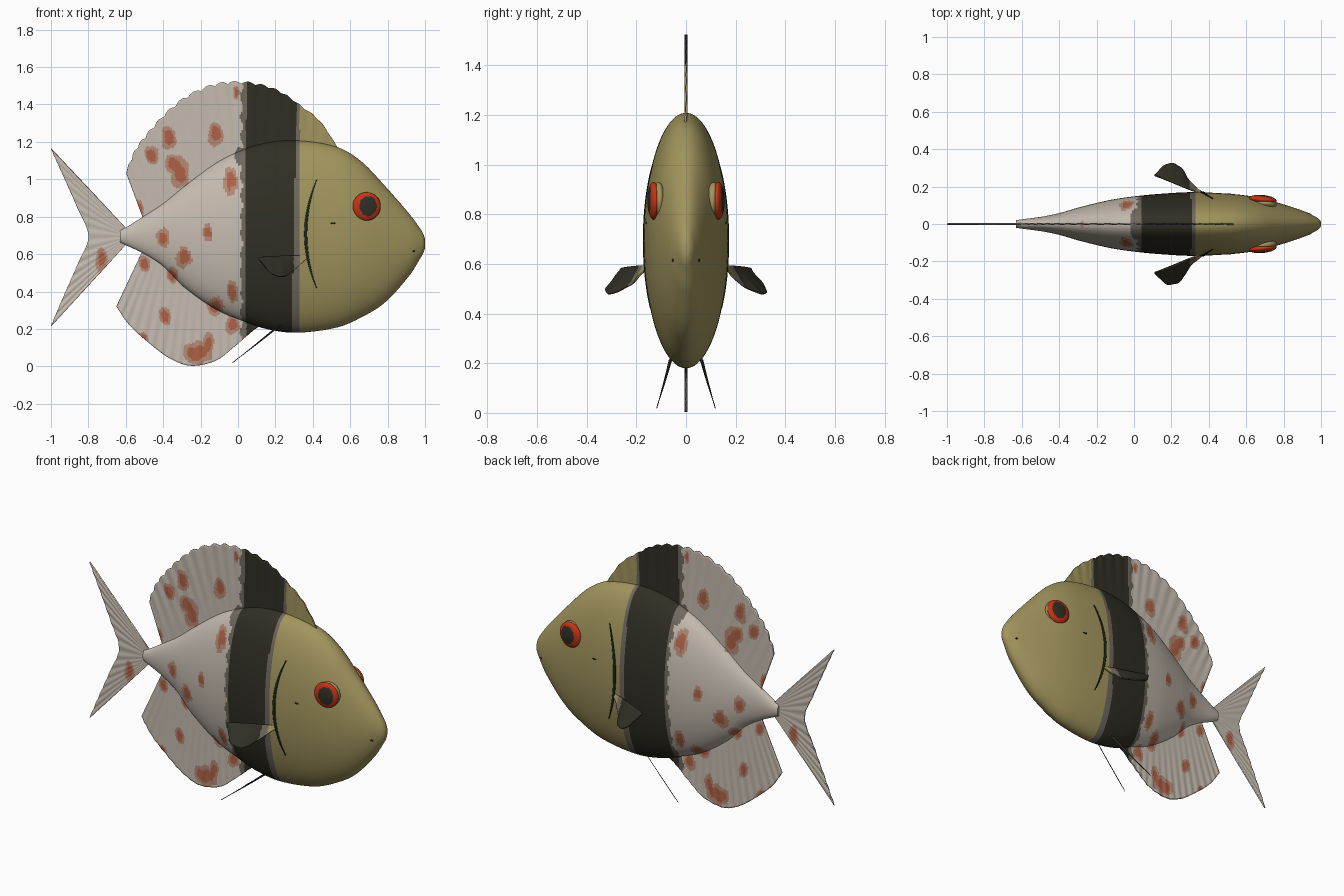
import bpy, bmesh, math
from mathutils import Vector, Matrix

if "Cube" in bpy.data.objects:
    bpy.data.objects.remove(bpy.data.objects["Cube"])

# Palette (linear)
COLORS = [
    ("pale_scale", (0.56, 0.50, 0.43)), ("band_black", (0.030, 0.028, 0.018)),
    ("band_edge_grey", (0.16, 0.14, 0.11)), ("olive", (0.36, 0.30, 0.11)),
    ("spot_rust", (0.42, 0.12, 0.06)), ("spot_halo", (0.46, 0.25, 0.18)),
    ("eye_red", (0.55, 0.035, 0.008)), ("gill_dark", (0.010, 0.022, 0.013)),
]
MATS = []
for label, rgb in COLORS:
    m = bpy.data.materials.new(label)
    m.diffuse_color = (*rgb, 1)
    m.use_nodes = True
    m.node_tree.nodes["Principled BSDF"].inputs["Base Color"].default_value = m.diffuse_color
    MATS.append(m)
PALE, BLACK, GREY, OLIVE, RUST, HALO, RED, GILL = range(8)

# Spots: x, z, half width, half height
SPOTS = [
    (-.04, .99, .040, .075), (-.40, .69, .034, .052), (-.16, .715, .027, .045),
    (-.29, .58, .042, .055), (-.12, .32, .042, .050), (-.03, .40, .030, .065),
    (-.35, .49, .030, .045), (-.50, .55, .032, .045), (-.39, .27, .032, .050),
    (-.22, .07, .080, .062), (-.16, .12, .030, .060), (-.03, .22, .037, .050),
    (-.51, .15, .030, .030), (-.73, .57, .032, .060), (-.12, 1.24, .040, .065),
    (-.46, 1.13, .040, .050), (-.37, 1.22, .040, .065), (-.34, 1.08, .055, .055),
    (-.31, 1.03, .050, .080), (-.01, 1.46, .016, .040), (-.53, .84, .027, .055),
]


def paint(p):
    """Colour bands along the length, spots on the pale rear."""
    x, z = p.x, p.z
    if x > .33:
        return OLIVE
    if x > .285 + .02 * z:
        return GREY
    if x > .045:
        return BLACK
    if x > (-.01 if 1.07 < z < 1.17 else .018) + .008 * math.sin(60 * z):
        return GREY
    wob = .1 * math.sin(70 * x + 50 * z)
    d = min(math.hypot((x - a) / w, (z - b) / h) for a, b, w, h in SPOTS) + wob
    return RUST if d < .62 else HALO if d < 1 else PALE


def finish(name, bm, rule, thickness=0):
    bmesh.ops.recalc_face_normals(bm, faces=bm.faces[:])
    for f in bm.faces:
        f.material_index = rule(f.calc_center_median())
    me = bpy.data.meshes.new(name)
    bm.to_mesh(me)
    bm.free()
    for m in MATS:
        me.materials.append(m)
    ob = bpy.data.objects.new(name, me)
    bpy.context.collection.objects.link(ob)
    bpy.ops.object.select_all(action='DESELECT')
    ob.select_set(True)
    bpy.context.view_layer.objects.active = ob
    bpy.ops.object.shade_smooth_by_angle(angle=math.radians(40))
    if thickness:
        s = ob.modifiers.new("thickness", 'SOLIDIFY')
        s.thickness, s.offset = thickness, 0
    return ob


def skin(bm, rows, closed=False):
    """Quads between successive rows of points."""
    vs = [[bm.verts.new(p) for p in r] for r in rows]
    n = len(vs[0])
    for a, b in zip(vs, vs[1:]):
        for j in range(n if closed else n - 1):
            k = (j + 1) % n
            bm.faces.new((a[j], a[k], b[k], b[j]))
    return vs


def spline(pts, u):
    """Catmull-Rom through the points, u from 0 to 1."""
    pts = [Vector(p) for p in pts]
    n = len(pts) - 1
    i = min(int(u * n), n - 1)
    t = u * n - i
    b, c = pts[i], pts[i + 1]
    a = pts[i - 1] if i else 2 * b - c
    d = pts[i + 2] if i + 2 <= n else 2 * c - b
    return .5 * (2 * b + (c - a) * t + (2 * a - 5 * b + 4 * c - d) * t * t
                 + (3 * b - a - 3 * c + d) * t ** 3)


# Body profile: x, top, bottom, half width
PROFILE = [
    (-.63, .728, .662, .020), (-.60, .742, .648, .025), (-.50, .805, .60, .038),
    (-.40, .870, .535, .058), (-.29, .960, .425, .090), (-.12, 1.085, .305, .130),
    (.02, 1.155, .245, .150), (.15, 1.195, .200, .162), (.31, 1.208, .180, .170),
    (.53, 1.172, .208, .160), (.66, 1.095, .262, .142), (.79, .960, .345, .108),
    (.92, .810, .490, .064), (.975, .735, .578, .036), (.992, .705, .608, .024),
    (1.0, .680, .632, .012),
]


def section(x):
    """Top, bottom and half width of the body at x (cubic Hermite)."""
    P = PROFILE
    i = max(k for k in range(len(P) - 1) if P[k][0] <= x or k == 0)
    h = P[i + 1][0] - P[i][0]
    t = (x - P[i][0]) / h

    def slope(k, c):
        a, b = P[max(k - 1, 0)], P[min(k + 1, len(P) - 1)]
        return (b[c] - a[c]) / (b[0] - a[0])
    return [(2 * t**3 - 3 * t * t + 1) * P[i][c] + (3 * t * t - 2 * t**3) * P[i + 1][c]
            + h * ((t**3 - 2 * t * t + t) * slope(i, c) + (t**3 - t * t) * slope(i + 1, c))
            for c in (1, 2, 3)]


def side_y(x, z):
    top, bot, w = section(x)
    return w * math.sqrt(max(0, 1 - ((2 * z - top - bot) / (top - bot)) ** 2))


# Body
bm = bmesh.new()
rings = []
for x in [-.63 + .01 * i for i in range(162)] + [.986, .992, .997, 1.0]:
    top, bot, w = section(x)
    rings.append([(x, w * math.sin(a), (top + bot) / 2 + (top - bot) / 2 * math.cos(a))
                  for a in (math.tau * j / 96 for j in range(96))])
vs = skin(bm, rings, True)
bm.faces.new(vs[0])
bm.faces.new(vs[-1])
finish("body", bm, paint)


def fin(name, base, edge, nu, nv, scallops=0, rays=0, rule=paint, thickness=.008):
    """Sheet stretched from a base curve to an outer edge curve."""
    rows = []
    for i in range(nu + 1):
        u = i / nu
        a, b = spline(base, u), spline(edge, u)
        reach = 1 - .035 * (1 - abs(math.sin(math.pi * scallops * u))) if scallops else 1
        row = []
        for j in range(nv + 1):
            v = j / nv
            p = a.lerp(b, v * reach)
            p.y += .002 * v * math.sin(math.tau * rays * u)
            row.append(p)
        rows.append(row)
    bm = bmesh.new()
    skin(bm, rows)
    return finish(name, bm, rule, thickness)


def flat(*pts):
    return [(x, 0, z) for x, z in pts]


# Fins on the centre line
fin("dorsal_fin",
    flat((-.50, .77), (-.29, .92), (-.12, 1.04), (.05, 1.12), (.30, 1.17), (.50, 1.14)),
    flat((-.60, 1.04), (-.55, 1.16), (-.48, 1.255), (-.39, 1.355), (-.28, 1.445),
         (-.15, 1.505), (-.03, 1.525), (.10, 1.515), (.22, 1.475), (.33, 1.40),
         (.44, 1.31), (.54, 1.16)), 150, 50, 19, 19)
fin("anal_fin",
    flat((-.50, .64), (-.40, .57), (-.26, .43), (-.10, .33), (.14, .23)),
    flat((-.65, .32), (-.58, .22), (-.47, .12), (-.36, .04), (-.25, .003),
         (-.12, .03), (-.02, .105), (.10, .21)), 110, 45, 0, 16)
fin("tail_fin",
    flat((-.60, .74), (-.60, .695), (-.60, .65)),
    flat((-1, 1.165), (-.93, 1.01), (-.86, .85), (-.80, .695),
         (-.86, .54), (-.93, .38), (-1, .215)), 96, 40, 0, 14)


def disc(name, centre, size, turn, rule):
    """Flattened ball; size gives its half extents."""
    bm = bmesh.new()
    bmesh.ops.create_uvsphere(bm, u_segments=40, v_segments=32, radius=1)
    m = (Matrix.Translation(centre) @ Matrix.Rotation(turn, 4, 'Z')
         @ Matrix.Diagonal((size[0], size[1], size[2], 1))
         @ Matrix.Rotation(math.pi / 2, 4, 'X'))
    bm.transform(m)
    return finish(name, bm, rule)


# Paired parts
for s, tag in ((-1, "right"), (1, "left")):
    def side(*pts):
        return [(x, s * y, z) for x, y, z in pts]

    fin("pectoral_fin_" + tag,
        side((.42, .14, .592), (.31, .18, .592), (.21, .22, .588), (.11, .26, .582)),
        side((.42, .142, .586), (.37, .165, .575), (.30, .225, .515),
             (.245, .305, .48), (.175, .32, .50), (.11, .262, .575)), 50, 16, 0, 6)
    fin("pelvic_fin_" + tag,
        side((.25, .05, .235), (.11, .083, .125), (-.03, .117, .02)),
        side((.21, .068, .215), (.09, .093, .115), (-.03, .119, .018)),
        20, 2, rule=lambda p: BLACK, thickness=.003)

    # Eye with olive socket and dark pupil
    disc("eye_socket_" + tag, (.695, s * .112, .857), (.068, .03, .072), -s * .1,
         lambda p: OLIVE)
    disc("eye_" + tag, (.688, s * .130, .855), (.075, .025, .076), -s * .1,
         lambda p: BLACK if abs(p.y) > .13
         and math.hypot((p.x - .696) / .047, (p.z - .857) / .053) < 1 else RED)

    # Gill line lying on the cheek
    rows = []
    for i in range(41):
        t = i / 40
        z, x = .995 - .575 * t, .362 + .058 * (2 * t - 1) ** 2
        w = .002 + .006 * math.sin(math.pi * t)
        rows.append([(q, s * (side_y(q, z) + .002), z) for q in (x - w, x, x + w)])
    bm = bmesh.new()
    skin(bm, rows)
    finish("gill_line_" + tag, bm, lambda p: GILL, .005)

    # Cheek mark and nostril
    for part, x, z, r in (("cheek_mark_", .508, .765, .013), ("nostril_", .94, .615, .007)):
        disc(part + tag, (x, s * side_y(x, z), z), (r, .004, .005),
             -s * (.1 if x < .6 else .5), lambda p: GILL)
